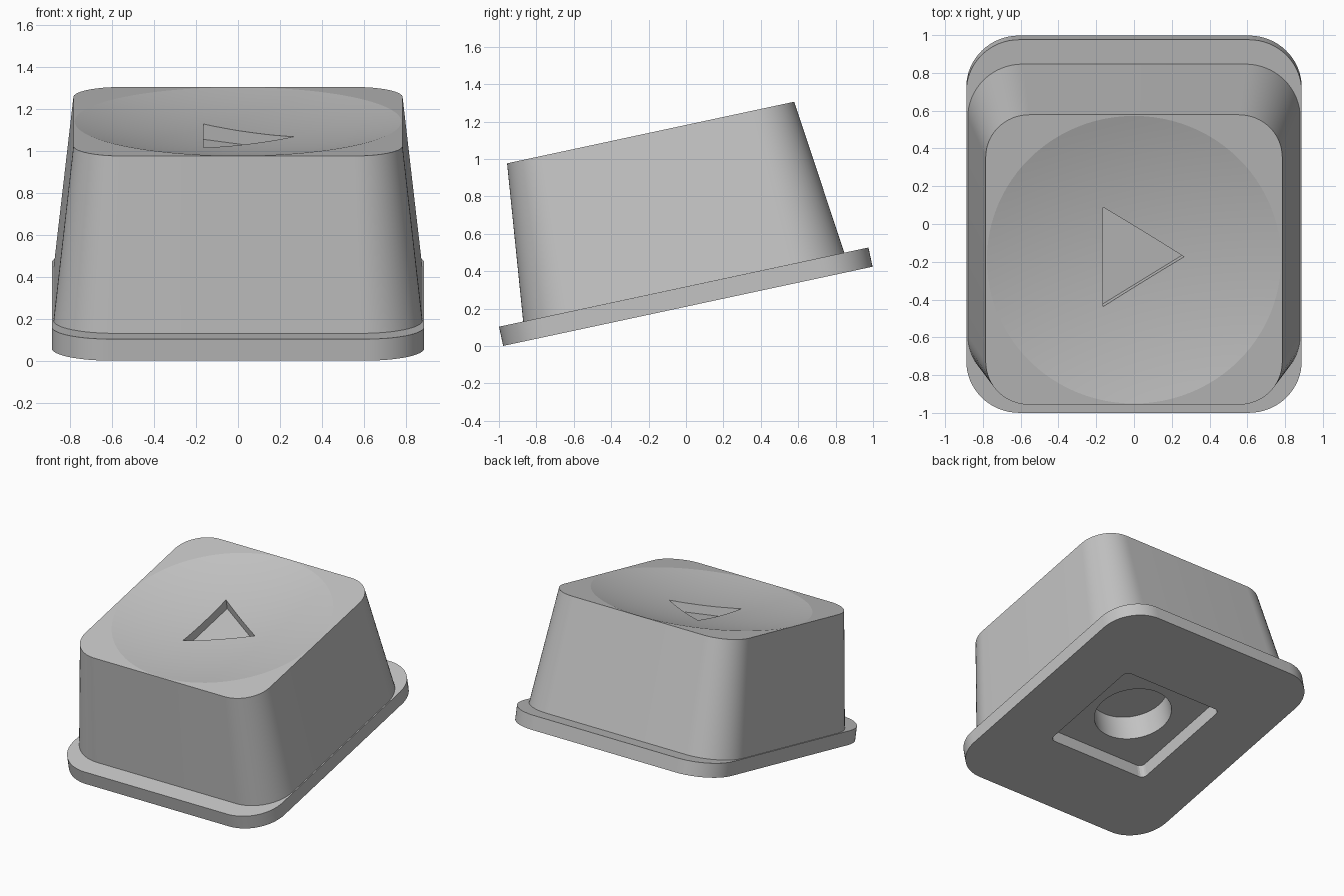
import bpy, bmesh
from math import sin, cos, pi, radians
from mathutils import Matrix

cube = bpy.data.objects.get("Cube")
if cube:
    bpy.data.objects.remove(cube, do_unlink=True)

# Single flat grey plastic
grey = bpy.data.materials.new("grey plastic")
grey.use_nodes = True
colour = (0.55, 0.55, 0.55, 1)
grey.diffuse_color = colour
grey.node_tree.nodes["Principled BSDF"].inputs["Base Color"].default_value = colour

TILT = Matrix.Translation((0, 0.01, 0.2125)) @ Matrix.Rotation(radians(12.1), 4, "X")


def rounded(hx, hy, r, z, n=16):
    """Rounded rectangle outline at height z."""
    ring = []
    for k, (sx, sy) in enumerate([(1, 1), (-1, 1), (-1, -1), (1, -1)]):
        for i in range(n + 1):
            a = (k + i / n) * pi / 2
            ring.append((sx * (hx - r) + r * cos(a), sy * (hy - r) + r * sin(a), z))
    return ring


def circle(r, z, n=96):
    return [(r * cos(2 * pi * i / n), r * sin(2 * pi * i / n), z) for i in range(n)]


def loft(name, rings):
    """Closed solid skinned through a stack of outlines."""
    bm = bmesh.new()
    loops = [[bm.verts.new(p) for p in ring] for ring in rings]
    n = len(loops[0])
    for a, b in zip(loops, loops[1:]):
        for i in range(n):
            j = (i + 1) % n
            bm.faces.new((a[i], a[j], b[j], b[i]))
    bm.faces.new(loops[0][::-1])
    bm.faces.new(loops[-1])
    bmesh.ops.recalc_face_normals(bm, faces=bm.faces)
    mesh = bpy.data.meshes.new(name)
    bm.to_mesh(mesh)
    bm.free()
    mesh.materials.append(grey)
    obj = bpy.data.objects.new(name, mesh)
    bpy.context.collection.objects.link(obj)
    return obj


def activate(obj):
    bpy.ops.object.select_all(action="DESELECT")
    obj.select_set(True)
    bpy.context.view_layer.objects.active = obj


def cut(target, cutter):
    """Subtract the cutter, then discard it."""
    cutter.hide_render = True
    mod = target.modifiers.new("cut", "BOOLEAN")
    mod.operation = "DIFFERENCE"
    mod.solver = "EXACT"
    mod.object = cutter
    activate(target)
    bpy.ops.object.modifier_apply(modifier=mod.name)
    bpy.data.objects.remove(cutter, do_unlink=True)


# Base flange with a square opening underneath
BASE, TOP = 0.105, 0.95
flange = loft("base_flange", [rounded(0.888, 1.01, 0.28, 0), rounded(0.888, 1.01, 0.28, BASE)])
cut(flange, loft("square_cutter", [rounded(0.43, 0.43, 0.04, z, 4) for z in (-0.1, 0.3)]))

# Tapered button body
body = loft("button_body", [rounded(0.88, 0.878, 0.29, BASE), rounded(0.785, 0.785, 0.23, TOP)])

# Shallow round dish in the top
radii = [0.01] + [0.09 * i for i in range(1, 11)]
dish = [circle(r, 0.866 + 0.084 * (r / 0.78) ** 2) for r in radii]
cut(body, loft("dish_cutter", dish + [circle(0.9, 1.3)]))

# Sunken triangle
triangle = [(-0.165, 0.27), (-0.165, -0.27), (0.265, 0)]
cut(body, loft("triangle_cutter", [[(x, y, z) for x, y in triangle] for z in (0.805, 1.2)]))

# Round socket underneath
cut(body, loft("socket_cutter", [circle(0.276, z) for z in (0, 0.305)]))

# Tilt into place and smooth the rounded corners
for part in (flange, body):
    part.data.transform(TILT)
    activate(part)
    bpy.ops.object.shade_smooth_by_angle(angle=radians(10))
